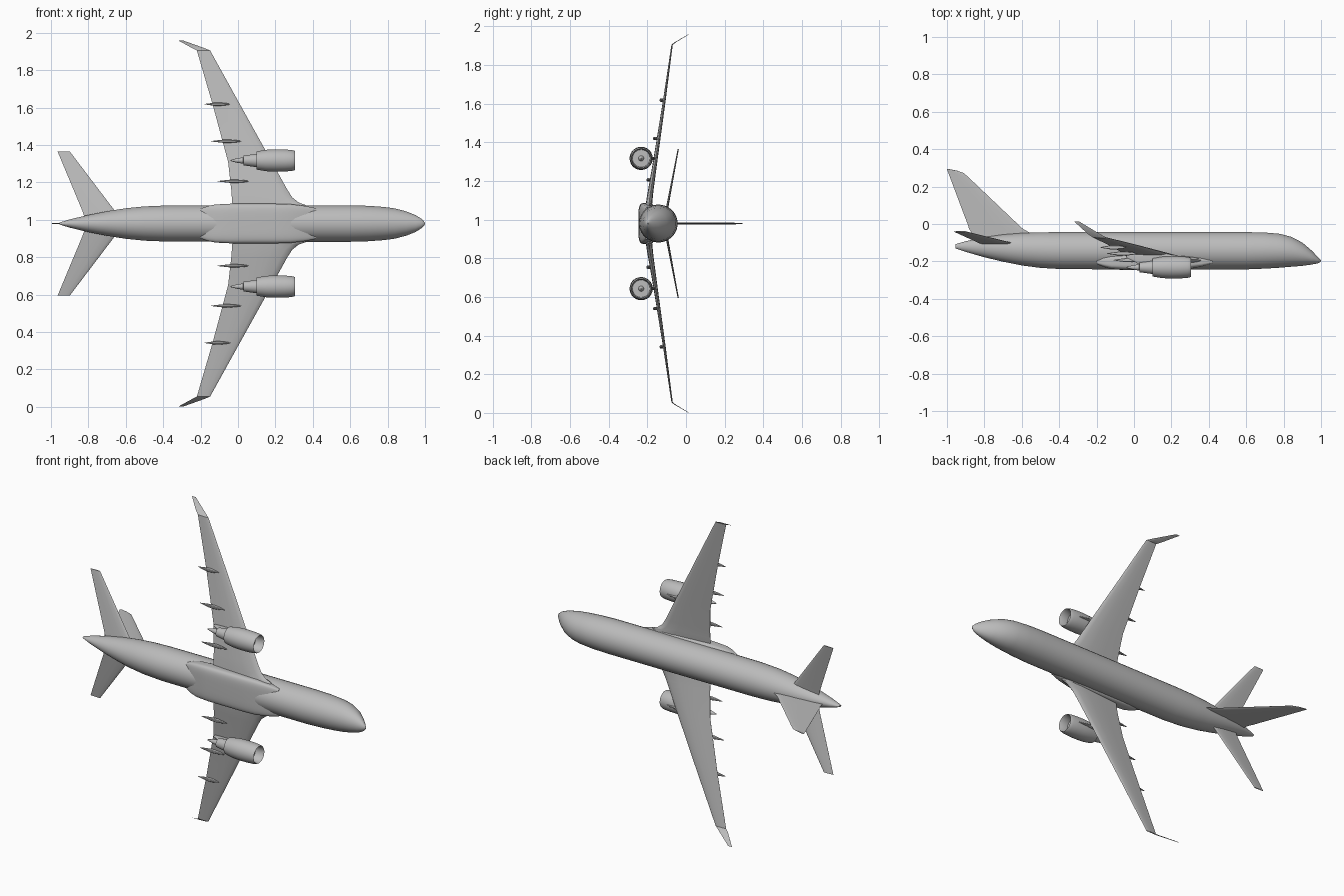
import bpy, bmesh, math

CZ = 0.98  # height of the centreline: the aircraft lies on its side, nose to +x

paint = bpy.data.materials.new("light grey")
paint.diffuse_color = (0.5, 0.5, 0.5, 1)


def loft(name, rings, closed=False, angle=35):
    """Skin a list of equal-length point rings; cap the ends unless closed."""
    bm = bmesh.new()
    vs = [[bm.verts.new((x, y, CZ + s)) for x, y, s in r] for r in rings]
    n = len(vs[0])
    pairs = list(zip(vs, vs[1:])) + ([(vs[-1], vs[0])] if closed else [])
    for a, b in pairs:
        for i in range(n):
            j = (i + 1) % n
            bm.faces.new((a[i], a[j], b[j], b[i]))
    if not closed:
        bm.faces.new(vs[0])
        bm.faces.new(vs[-1])
    bmesh.ops.recalc_face_normals(bm, faces=bm.faces)
    me = bpy.data.meshes.new(name)
    bm.to_mesh(me)
    bm.free()
    me.materials.append(paint)
    ob = bpy.data.objects.new(name, me)
    bpy.context.collection.objects.link(ob)
    bpy.ops.object.select_all(action='DESELECT')
    ob.select_set(True)
    bpy.context.view_layer.objects.active = ob
    bpy.ops.object.shade_smooth_by_angle(angle=math.radians(angle))
    return ob


def oval(x, lo, hi, hw, s=0, n=32, p=1.0):
    """Cross-section at x; p below 1 makes it boxy."""
    ring = []
    for i in range(n):
        a = 2 * math.pi * (i + 0.5) / n
        c, d = math.cos(a), math.sin(a)
        c, d = (math.copysign(abs(v) ** p, v) for v in (c, d))
        ring.append((x, (lo + hi) / 2 + (hi - lo) / 2 * c, s + hw * d))
    return ring


FOIL = [(0, 0), (.03, .45), (.12, .85), (.35, 1), (.65, .65), (1, .04)]


def foil(le, te, thick):
    """Aerofoil outline as (x, offset) pairs."""
    up = [(le + (te - le) * u, thick / 2 * v) for u, v in FOIL]
    return up + [(x, -o) for x, o in reversed(up[1:])]


def flying_surface(name, stations, side):
    rings = [[(x, y + o, side * s) for x, o in foil(le, te, t)]
             for s, le, te, y, t in stations]
    return loft(name, rings)


# Fuselage: x, bottom, top, half width
loft("fuselage", [oval(*r) for r in [
    (-.955, -.130, -.108, .005), (-.9, -.149, -.092, .022), (-.8, -.178, -.07, .046),
    (-.7, -.202, -.056, .066), (-.6, -.222, -.048, .082), (-.5, -.235, -.044, .092),
    (-.38, -.242, -.043, .097), (0, -.243, -.043, .098), (.6, -.243, -.043, .098),
    (.7, -.239, -.045, .095), (.78, -.234, -.052, .089), (.84, -.229, -.068, .081),
    (.9, -.224, -.099, .065), (.95, -.217, -.142, .045), (.98, -.211, -.173, .026),
    (.994, -.205, -.189, .012), (1.0, -.199, -.195, .003)]])

# Belly fairing: boxy, its corners stand out of the round hull
loft("belly_fairing", [oval(*r, 0, 40, .45) for r in [
    (-.2, -.215, -.185, .08), (-.16, -.232, -.172, .094), (-.12, -.242, -.165, .102),
    (-.04, -.247, -.16, .106), (.2, -.247, -.16, .106), (.28, -.243, -.165, .104),
    (.36, -.23, -.175, .094), (.42, -.212, -.19, .082)]])

# Fin
fin = [(-.045, -.56, -.87, .012), (-.025, -.595, -.882, .012), (0, -.622, -.89, .012),
       (.25, -.885, -.984, .008), (.272, -.91, -.992, .007), (.285, -.945, -.997, .006),
       (.293, -.985, -1.0, .004)]
loft("fin", [[(x, y, o) for x, o in foil(le, te, t)]
             for y, le, te, t in [(-.09, -.56, -.86, .012)] + fin])

# Engine profiles: x, radius
NACELLE = [(.3, .053), (.304, .051), (.3, .048), (.25, .045), (.12, .042), (.1, .049),
           (.15, .0575), (.2, .06), (.25, .059), (.285, .0565)]
CORE = [(.268, .002), (.262, .008), (.25, .014), (.249, .045), (.12, .042),
        (.1, .036), (.03, .026), (.028, .017), (-.005, .012), (-.04, .003)]
ES, EY = .337, -.232

for side, tag in ((1, "left"), (-1, "right")):
    # Wing with canted tip
    flying_surface("wing_" + tag, [
        (.05, .37, -.03, -.195, .035), (.1, .36, -.03, -.192, .034),
        (.112, .325, -.031, -.19, .033), (.14, .29, -.033, -.187, .031),
        (.18, .264, -.036, -.181, .028), (.33, .181, -.053, -.158, .022),
        (.638, .01, -.136, -.112, .014), (.925, -.149, -.22, -.072, .007)], side)
    flying_surface("wingtip_" + tag, [
        (.925, -.149, -.22, -.072, .007), (.938, -.18, -.245, -.055, .007),
        (.978, -.292, -.318, .012, .004)], side)

    # Tailplane
    flying_surface("tailplane_" + tag, [
        (.02, -.62, -.815, -.108, .014), (.07, -.66, -.833, -.1, .013),
        (.386, -.9, -.965, -.04, .006)], side)

    # Engine: hollow nacelle, fan with core and exhaust cone, pylon
    loft("nacelle_" + tag, [oval(x, EY - r, EY + r, r, side * ES) for x, r in NACELLE], closed=True)
    loft("engine_core_" + tag, [oval(x, EY - r, EY + r, r, side * ES) for x, r in CORE])
    loft("pylon_" + tag, [oval(x, lo, hi, w, side * ES, 12, .6) for x, lo, hi, w in [
        (.25, -.178, -.172, .003), (.17, -.195, -.158, .007), (.1, -.215, -.155, .008),
        (.02, -.212, -.157, .007), (-.04, -.18, -.16, .003)]])

    # Flap track fairings: lateral place, rear end, front end, height
    for k, (s, x0, x1, y) in enumerate([(.226, -.11, .06, -.193), (.44, -.145, .02, -.158),
                                        (.638, -.18, -.04, -.125)]):
        prof = [(0, .1), (.15, .45), (.4, .95), (.6, 1), (.85, .6), (1, .1)]
        loft("flap_fairing_%s_%d" % (tag, k + 1), [
            oval(x0 + (x1 - x0) * u, y - .012 * v, y + .012 * v, .009 * v, side * s, 10, .7)
            for u, v in prof])
